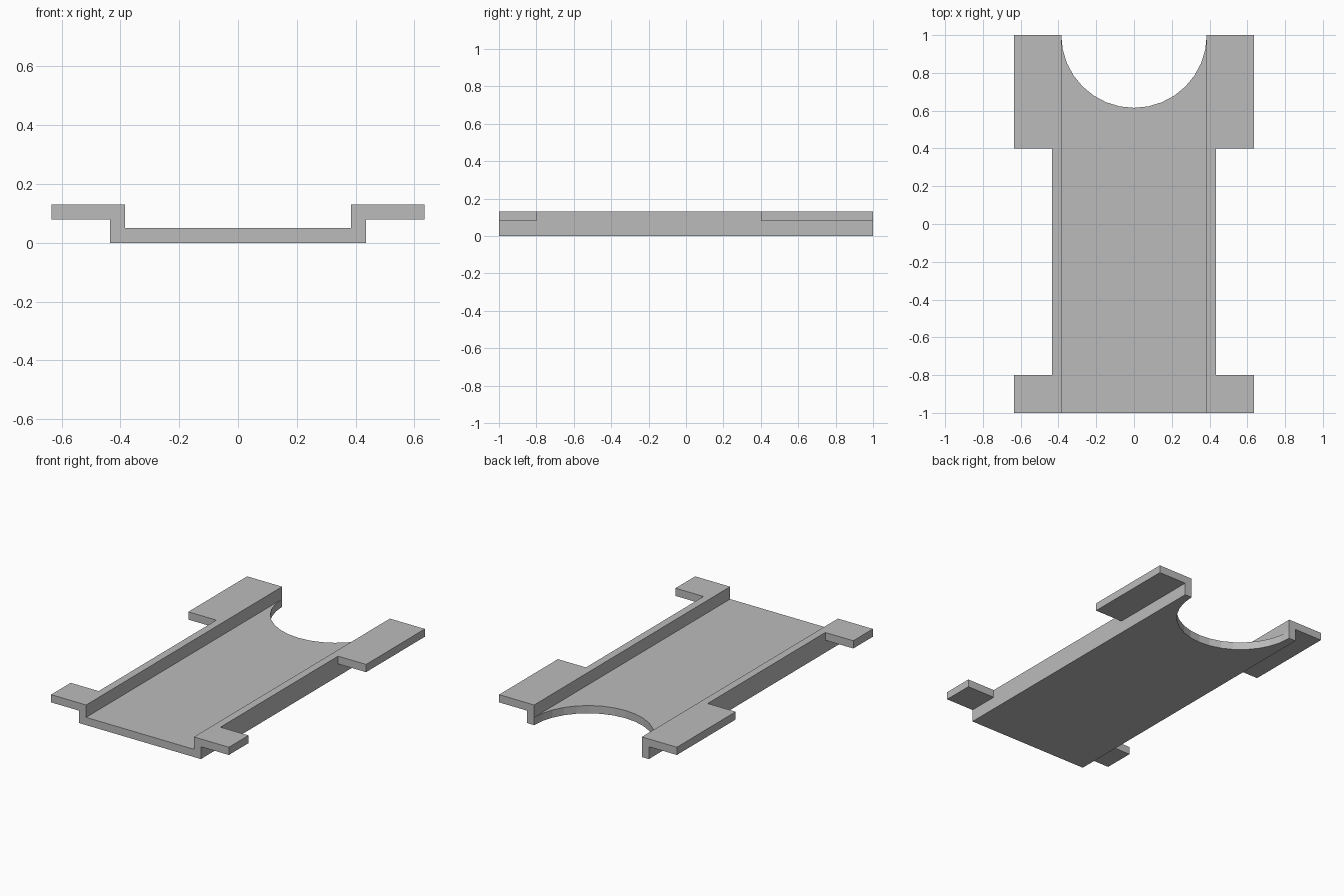
import bpy
import bmesh
from math import pi, cos, sin

cube = bpy.data.objects.get("Cube")
if cube:
    bpy.data.objects.remove(cube, do_unlink=True)

INNER, OUTER, TAB = 0.385, 0.435, 0.635   # half widths
FLOOR, LEDGE, TOP = 0.05, 0.08, 0.13      # heights
ARC_STEPS = 16

grey = bpy.data.materials.new("plain grey")
grey.use_nodes = True
grey.diffuse_color = (0.5, 0.5, 0.5, 1)
grey.node_tree.nodes["Principled BSDF"].inputs["Base Color"].default_value = grey.diffuse_color


def slab(name, outline, z0, z1, mirror=False):
    """Extrude a plan outline from z0 to z1, optionally mirrored across x."""
    bm = bmesh.new()
    base = bm.faces.new([bm.verts.new((x, y, z0)) for x, y in outline])
    new = bmesh.ops.extrude_face_region(bm, geom=[base])["geom"]
    top = [v for v in new if isinstance(v, bmesh.types.BMVert)]
    bmesh.ops.translate(bm, verts=top, vec=(0, 0, z1 - z0))
    bmesh.ops.recalc_face_normals(bm, faces=bm.faces)
    mesh = bpy.data.meshes.new(name)
    bm.to_mesh(mesh)
    bm.free()
    mesh.materials.append(grey)
    obj = bpy.data.objects.new(name, mesh)
    bpy.context.collection.objects.link(obj)
    if mirror:
        obj.modifiers.new("Mirror", 'MIRROR').use_mirror_merge = False
    return obj


def rectangle(x0, x1, y0, y1):
    return [(x0, y0), (x1, y0), (x1, y1), (x0, y1)]


# Floor with a half-round notch in the back edge
notch = [(INNER * cos(pi * i / ARC_STEPS), 1 - INNER * sin(pi * i / ARC_STEPS))
         for i in range(ARC_STEPS + 1)]
slab("floor", [(-INNER, -1), (INNER, -1)] + notch, 0, FLOOR)

# Side walls along the full length
slab("side_walls", rectangle(INNER, OUTER, -1, 1), 0, TOP, mirror=True)

# Mounting tabs: short at the front, long at the back
slab("front_tabs", rectangle(OUTER, TAB, -1, -0.8), LEDGE, TOP, mirror=True)
slab("back_tabs", rectangle(OUTER, TAB, 0.4, 1), LEDGE, TOP, mirror=True)
